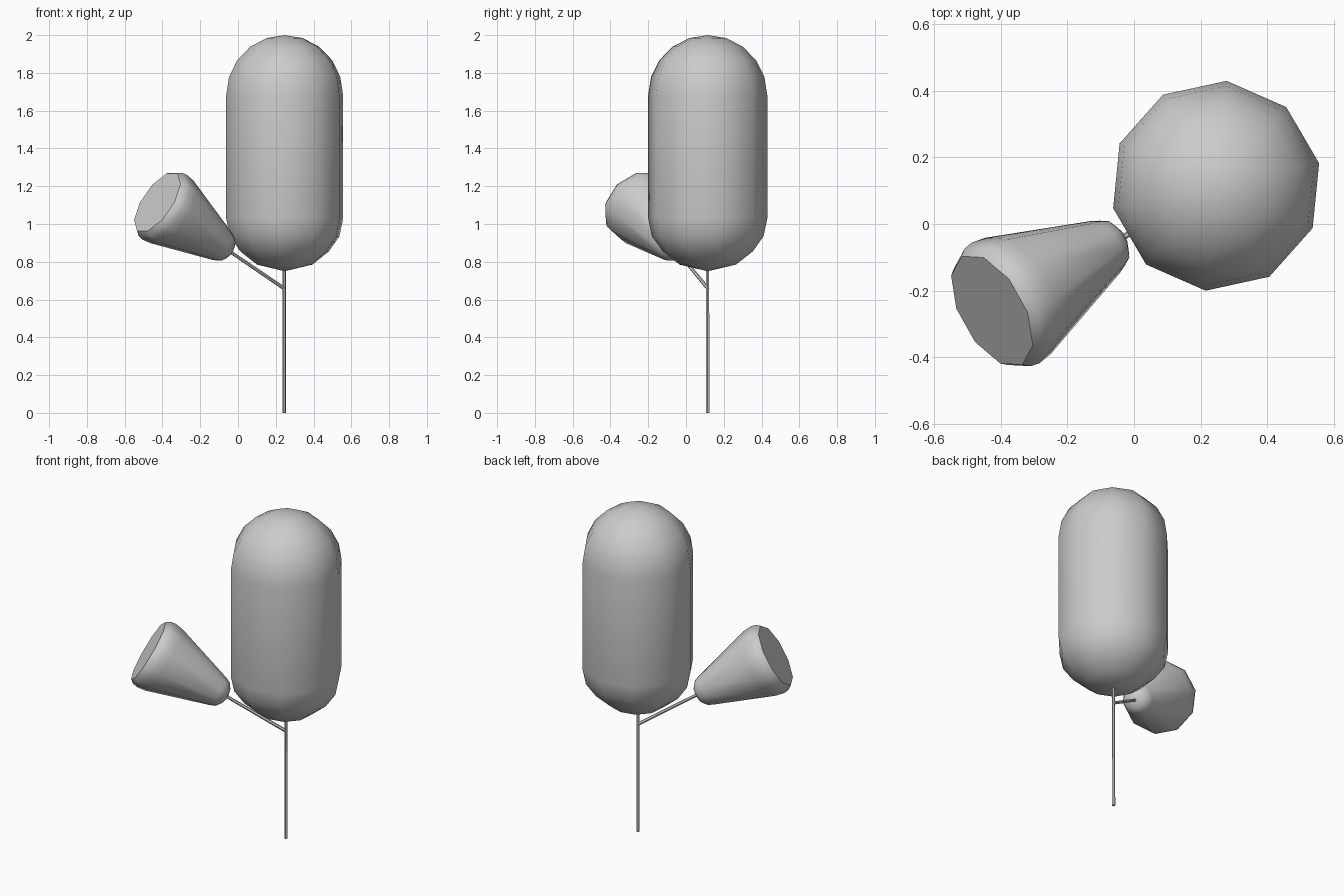
import bpy, bmesh, math
from mathutils import Vector, Matrix

if "Cube" in bpy.data.objects:
    bpy.data.objects.remove(bpy.data.objects["Cube"])

TRUNK = Vector((0.245, 0.115, 0.0))
FORK = Vector((0.243, 0.115, 0.66))
BRANCH_DIR = Vector((-0.75, -0.42, 0.51)).normalized()


def lathe(name, profile, sides, origin, axis, phase=0.0):
    """Revolve (radius, distance) pairs around an axis; radius 0 makes a pole."""
    bm = bmesh.new()
    rings = []
    for r, h in profile:
        if r == 0:
            rings.append([bm.verts.new((0, 0, h))])
            continue
        angles = [phase + math.tau * i / sides for i in range(sides)]
        rings.append([bm.verts.new((r * math.cos(a), r * math.sin(a), h)) for a in angles])
    for lo, hi in zip(rings, rings[1:]):
        for i in range(sides):
            j = (i + 1) % sides
            if len(lo) == 1:
                bm.faces.new((lo[0], hi[j], hi[i]))
            elif len(hi) == 1:
                bm.faces.new((lo[i], lo[j], hi[0]))
            else:
                bm.faces.new((lo[i], lo[j], hi[j], hi[i]))
    if len(rings[0]) > 1:
        bm.faces.new(rings[0][::-1])
    if len(rings[-1]) > 1:
        bm.faces.new(rings[-1])
    rot = axis.to_track_quat('Z', 'Y').to_matrix().to_4x4()
    bm.transform(Matrix.Translation(origin) @ rot)
    bmesh.ops.recalc_face_normals(bm, faces=bm.faces)
    mesh = bpy.data.meshes.new(name)
    bm.to_mesh(mesh)
    bm.free()
    ob = bpy.data.objects.new(name, mesh)
    bpy.context.collection.objects.link(ob)
    bpy.ops.object.select_all(action='DESELECT')
    ob.select_set(True)
    bpy.context.view_layer.objects.active = ob
    bpy.ops.object.shade_smooth_by_angle(angle=math.radians(50))
    return ob


UP = Vector((0, 0, 1))

# Trunk and side branch
lathe("trunk", [(0.01, 0.0), (0.009, 0.80)], 6, TRUNK, UP)
lathe("side_branch", [(0.01, 0.0), (0.009, 0.45)], 6, FORK, BRANCH_DIR)

# Main crown: capsule with a slightly pointed underside
dome = [(0.317 * math.cos(math.radians(a)), 1.68 + 0.32 * math.sin(math.radians(a)))
        for a in (0, 18, 36, 54, 72)]
crown = [(0, 0.75), (0.15, 0.785), (0.24, 0.855), (0.297, 0.935), (0.317, 1.03)]
lathe("main_crown", crown + dome + [(0, 2.0)], 10,
      Vector((0.247, 0.115, 0)), UP, math.radians(12.3))

# Side crown: flared cone with rounded ends, along the branch
cone = [(0, 0.375), (0.048, 0.388), (0.077, 0.41), (0.09, 0.44),
        (0.201, 0.79), (0.208, 0.84), (0.203, 0.87), (0.187, 0.893)]
lathe("side_crown", cone, 10, FORK, BRANCH_DIR)
